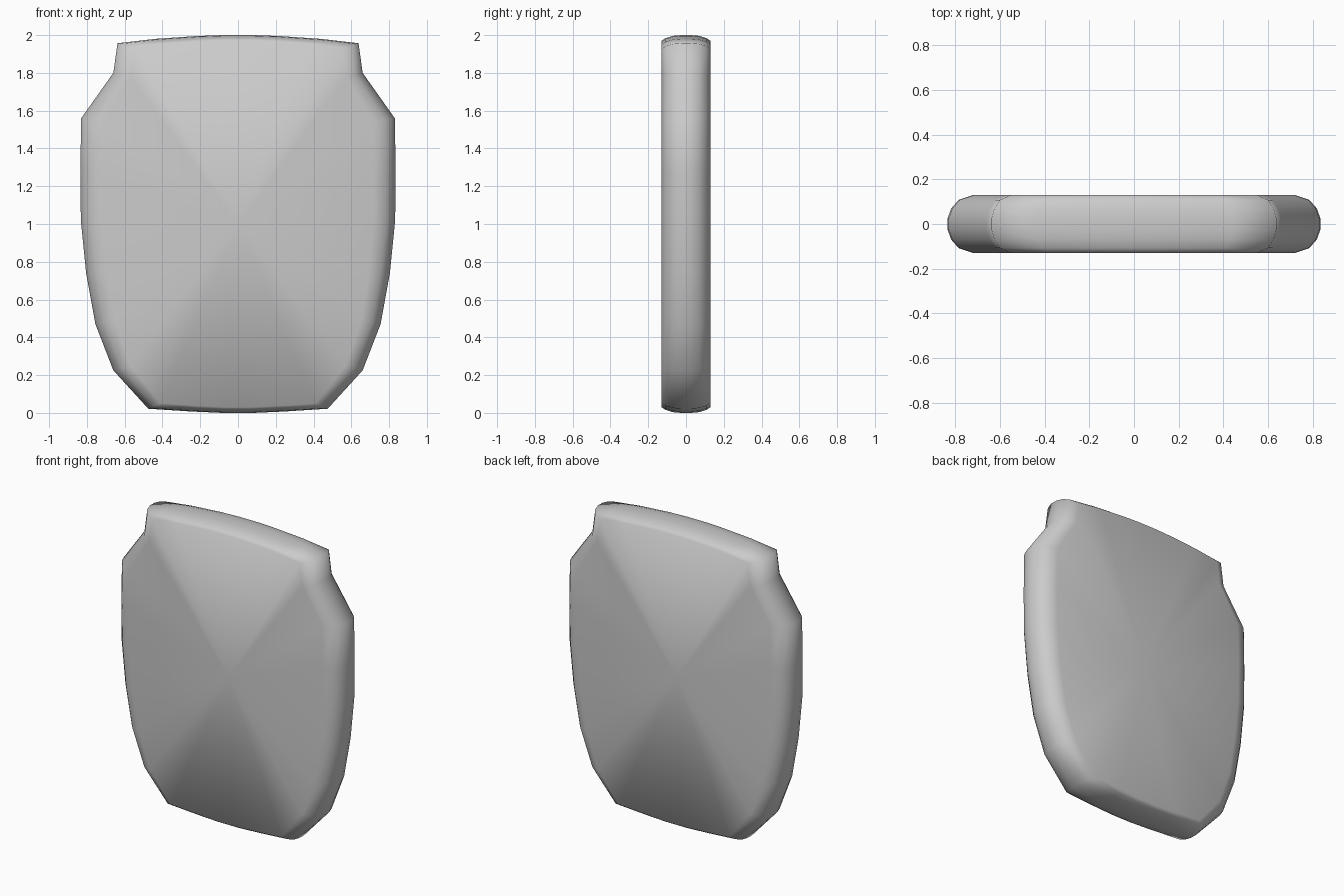
import bpy, bmesh, math

if "Cube" in bpy.data.objects:
    bpy.data.objects.remove(bpy.data.objects["Cube"])

# right half of the outline (x, z), bottom to top
half = [(0.08, 0.0), (0.24, 0.007), (0.475, 0.022), (0.66, 0.225), (0.755, 0.47),
        (0.804, 0.74), (0.832, 1.02), (0.835, 1.28), (0.83, 1.56), (0.66, 1.80),
        (0.638, 1.957), (0.44, 1.98), (0.22, 1.995), (0.08, 2.0)]
outline = half + [(-x, z) for x, z in reversed(half)]

# rounded rim: (depth y, x scale, z scale), front half then mirrored to the back
rim = [(-0.13, 0.862, 0.97), (-0.108, 0.94, 0.984),
       (-0.07, 0.98, 0.996), (-0.025, 1.0, 1.0)]
rim += [(-y, sx, sz) for y, sx, sz in reversed(rim)]

bm = bmesh.new()
rings = [[bm.verts.new((x * sx, y, 1 + (z - 1) * sz)) for x, z in outline]
         for y, sx, sz in rim]
n = len(outline)
for a, b in zip(rings, rings[1:]):
    for i in range(n):
        j = (i + 1) % n
        bm.faces.new((a[i], a[j], b[j], b[i]))

# slightly dished front and back faces, fanned from the middle
for ring, y in ((rings[0], -0.1), (rings[-1], 0.1)):
    mid = bm.verts.new((0, y, 1))
    for i in range(n):
        bm.faces.new((ring[i], ring[(i + 1) % n], mid))
bmesh.ops.recalc_face_normals(bm, faces=bm.faces[:])

mesh = bpy.data.meshes.new("backrest_panel")
bm.to_mesh(mesh)
bm.free()
panel = bpy.data.objects.new("backrest_panel", mesh)
bpy.context.collection.objects.link(panel)
bpy.context.view_layer.objects.active = panel
panel.select_set(True)
bpy.ops.object.shade_smooth_by_angle(angle=math.radians(80))

# darker grey
mat = bpy.data.materials.new("dark_grey")
mat.diffuse_color = (0.55, 0.55, 0.55, 1)
mat.use_nodes = True
mat.node_tree.nodes["Principled BSDF"].inputs["Base Color"].default_value = mat.diffuse_color
mesh.materials.append(mat)
